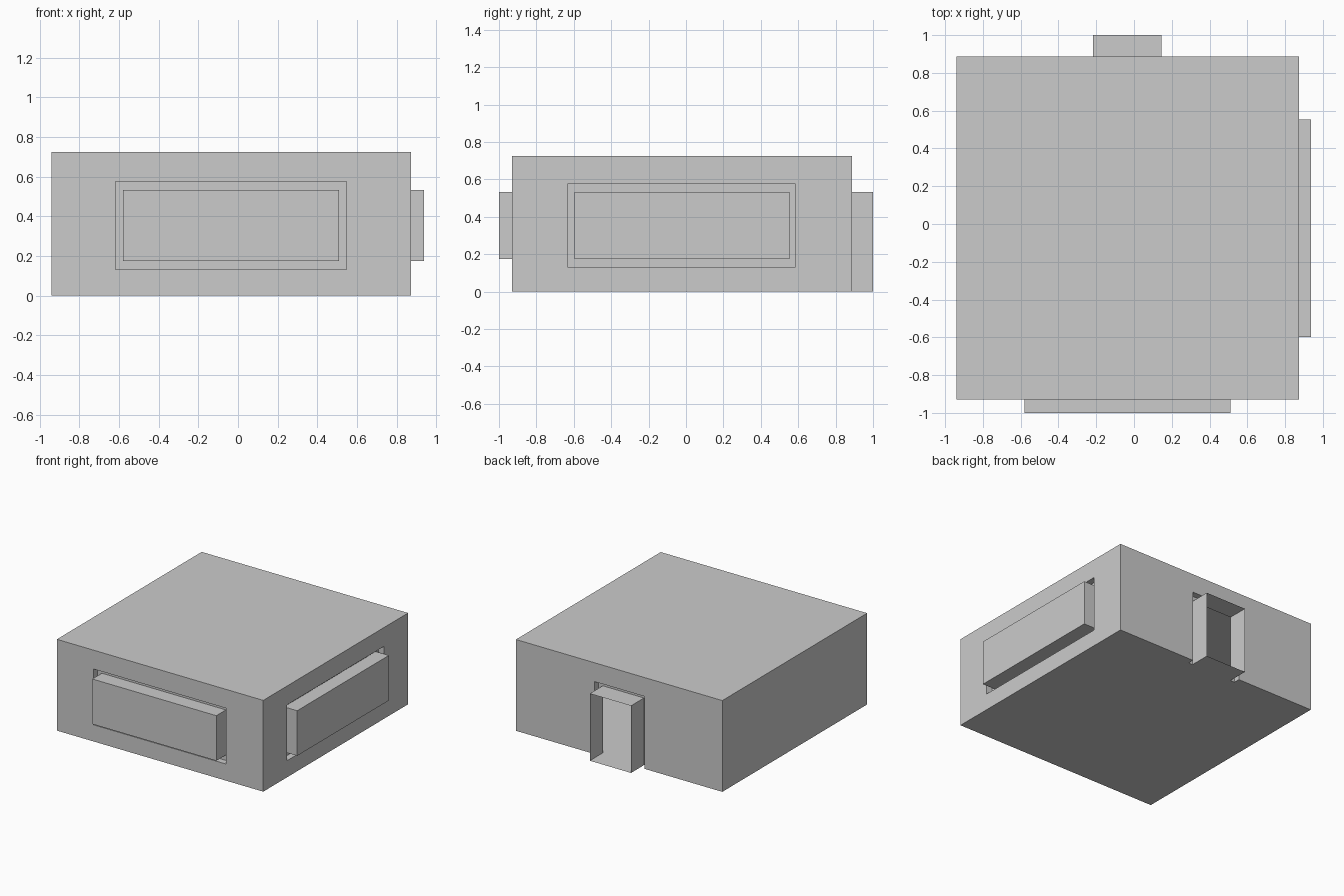
import bpy

if "Cube" in bpy.data.objects:
    bpy.data.objects.remove(bpy.data.objects["Cube"])

# Main dimensions
X0, X1, Y0, Y1, H = -0.94, 0.873, -0.93, 0.887, 0.725
RECESS = -0.05
DOOR_OUT = 1.0 - Y1


def make(name, faces):
    verts, polys = [], []
    for f in faces:
        polys.append(list(range(len(verts), len(verts) + len(f))))
        verts += f
    mesh = bpy.data.meshes.new(name)
    mesh.from_pydata(verts, [], polys)
    mesh.update()
    ob = bpy.data.objects.new(name, mesh)
    bpy.context.collection.objects.link(ob)
    return ob


def loop(r, d, door=False):
    """Outline of rectangle r = (u0, u1, z0, z1) at depth d."""
    u0, u1, z0, z1 = r
    pts = [(u1, z0), (u1, z1), (u0, z1), (u0, z0)]
    return [(u, d, z) for u, z in pts]


def bridge(a, b, closed):
    """Quads between two outlines; door outlines stay open at the ground."""
    n = len(a)
    return [[a[i], a[(i + 1) % n], b[(i + 1) % n], b[i]]
            for i in range(n if closed else n - 1)]


def panel(wall, outer, inner, out, place, closed=True):
    """Wall with a recessed surround and a protruding frame: (wall, recess+frame)."""
    rings = [loop(wall, 0), loop(outer, 0), loop(outer, RECESS),
             loop(inner, RECESS), loop(inner, out)]
    strips = [bridge(a, b, closed) for a, b in zip(rings, rings[1:])]
    frame = sum(strips[1:], [])
    if closed:
        frame.append(rings[-1])          # windows are capped, the doorway is open
    return [[[place(*p) for p in f] for f in part] for part in (strips[0], frame)]


# Front wall and window
wall, frame = panel((X0, X1, 0, H), (-0.617, 0.547, 0.132, 0.575),
                    (-0.58, 0.51, 0.175, 0.533), 1.0 + Y0,
                    lambda u, d, z: (u, Y0 - d, z))
make("front_wall", wall)
make("front_window", frame)

# Right wall and window
wall, frame = panel((Y0, Y1, 0, H), (-0.634, 0.585, 0.132, 0.575),
                    (-0.597, 0.553, 0.175, 0.533), 0.065,
                    lambda u, d, z: (X1 + d, u, z))
make("right_wall", wall)
make("right_window", frame)

# Back wall and open doorway (u runs along -x)
DO, DI = (-0.182, 0.255, 0, 0.575), (-0.145, 0.217, 0, 0.533)
wall, frame = panel((-X1, -X0, 0, H), DO, DI, DOOR_OUT,
                    lambda u, d, z: (-u, Y1 + d, z), closed=False)
make("back_wall", wall)
make("doorway", frame)

# Plain left wall and flat roof
make("left_wall", [[(X0, Y1, 0), (X0, Y0, 0), (X0, Y0, H), (X0, Y1, H)]])
make("roof", [[(X0, Y0, H), (X1, Y0, H), (X1, Y1, H), (X0, Y1, H)]])

# Floor, following the doorway outline
yr, yo = Y1 + RECESS, Y1 + DOOR_OUT
strip = [(X0, -DO[1], Y1), (-DO[1], -DI[1], yr), (-DI[1], -DI[0], yo),
         (-DI[0], -DO[0], yr), (-DO[0], X1, Y1)]
floor = [[(a, Y0, 0), (a, y, 0), (b, y, 0), (b, Y0, 0)] for a, b, y in strip]
make("floor", floor)
